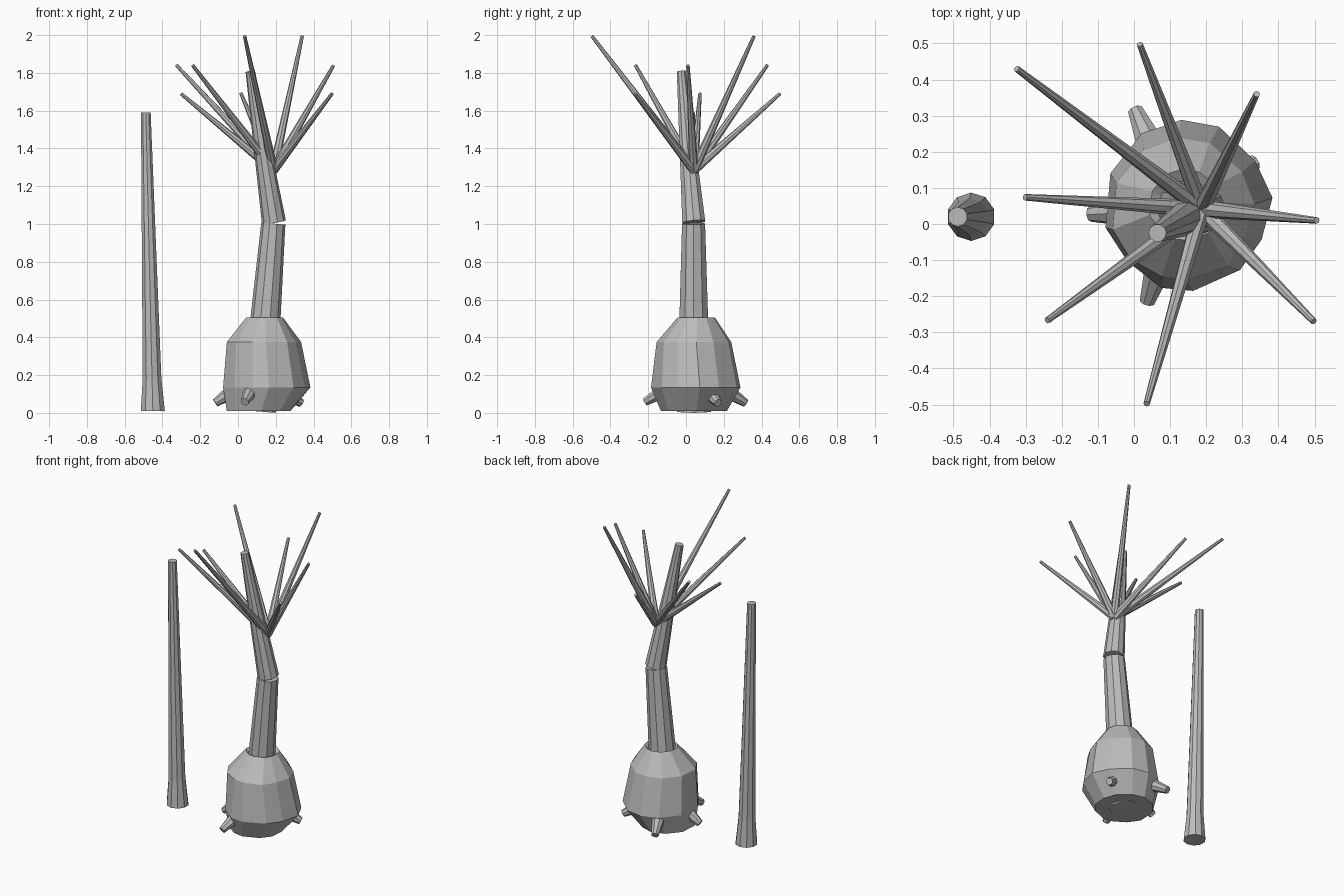
import bpy, bmesh, math, random
from mathutils import Vector

if "Cube" in bpy.data.objects:
    bpy.data.objects.remove(bpy.data.objects["Cube"])

random.seed(4)
grey = bpy.data.materials.new("grey")
grey.diffuse_color = (0.5, 0.5, 0.5, 1)
grey.use_nodes = True
grey.node_tree.nodes["Principled BSDF"].inputs["Base Color"].default_value = grey.diffuse_color


def loft(name, rings, sides, axis=(0, 0, 1), jitter=0.0, offset=0.0):
    """Flat-shaded tube through (x, y, z, radius) rings, square to axis."""
    rot = Vector((0, 0, 1)).rotation_difference(Vector(axis))
    turn = [random.uniform(-jitter, jitter) for _ in range(sides)]
    bm = bmesh.new()
    loops = []
    for x, y, z, r in rings:
        loop = []
        for i in range(sides):
            a = 2 * math.pi * (i + offset) / sides + turn[i] * 2
            k = r * (1 + random.uniform(-jitter, jitter) * 0.5)
            p = rot @ Vector((k * math.cos(a), k * math.sin(a), 0))
            loop.append(bm.verts.new(p + Vector((x, y, z))))
        loops.append(loop)
    for low, high in zip(loops, loops[1:]):
        for i in range(sides):
            j = (i + 1) % sides
            bm.faces.new((low[i], low[j], high[j], high[i]))
    bm.faces.new(loops[0][::-1])
    bm.faces.new(loops[-1])
    bmesh.ops.recalc_face_normals(bm, faces=bm.faces)
    mesh = bpy.data.meshes.new(name)
    bm.to_mesh(mesh)
    bm.free()
    mesh.materials.append(grey)
    obj = bpy.data.objects.new(name, mesh)
    bpy.context.collection.objects.link(obj)
    return obj


def limb(name, start, end, r0, r1, sides):
    """Straight tapered limb between two points."""
    axis = Vector(end) - Vector(start)
    return loft(name, [(*start, r0), (*end, r1)], sides, axis)


# Swollen root ball with an uneven faceted skin
loft("root_ball", [
    (0.110, 0.040, 0.010, 0.172),
    (0.145, 0.053, 0.135, 0.233),
    (0.132, 0.038, 0.375, 0.197),
    (0.142, 0.053, 0.505, 0.100),
    (0.145, 0.045, 0.480, 0.070),
], 12, jitter=0.07, offset=0.3)

# Trunk in two leaning sections; the lower one runs down through the root ball
limb("lower_trunk", (0.105, 0.042, 0.008), (0.187, 0.040, 1.002), 0.095, 0.064, 10)
limb("upper_trunk", (0.190, 0.041, 1.010), (0.065, -0.025, 1.808), 0.064, 0.025, 10)

# Crown of tapering spikes
crown = (0.188, 0.042, 1.285)
tips = [(-0.325, 0.43, 1.84), (0.016, 0.498, 1.69), (0.34, 0.36, 1.995),
        (0.506, 0.01, 1.84), (0.498, -0.27, 1.69), (0.035, -0.498, 1.995),
        (-0.24, -0.267, 1.84), (-0.302, 0.074, 1.69)]
for i, tip in enumerate(tips):
    limb(f"crown_spike_{i + 1}", crown, tip, 0.025, 0.009, 8)

# Short root stubs around the base
stubs = [((-0.02, 0.035, 0.12), (-0.12, 0.028, 0.053)),
         ((0.07, -0.11, 0.12), (0.036, -0.215, 0.058)),
         ((0.05, 0.21, 0.12), (0.004, 0.315, 0.052)),
         ((0.24, 0.12, 0.11), (0.335, 0.17, 0.052))]
for i, (start, end) in enumerate(stubs):
    limb(f"root_stub_{i + 1}", start, end, 0.042, 0.022, 8)

# Separate leaning pole with a flared foot
loft("pole", [(-0.451, 0.02, 0.01, 0.067),
              (-0.455, 0.02, 0.18, 0.052),
              (-0.488, 0.02, 1.59, 0.027)], 10, offset=0.5)
